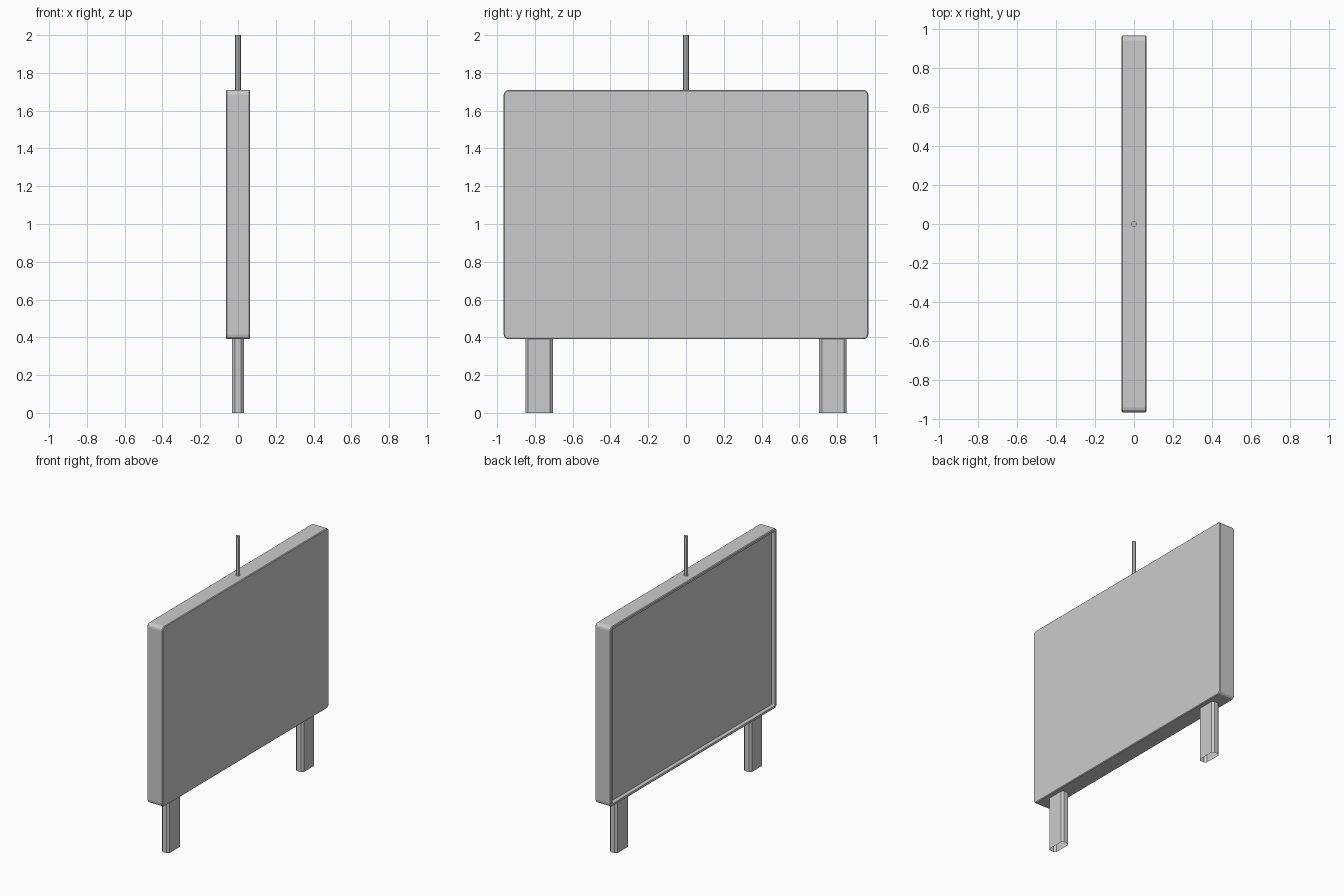
import bpy, bmesh
from math import cos, sin, pi

if "Cube" in bpy.data.objects:
    bpy.data.objects.remove(bpy.data.objects["Cube"])


def rounded_loop(half_y, half_z, radius, segments=3):
    """Outline of a rounded rectangle, counter-clockwise."""
    pts = []
    for i, (sy, sz) in enumerate(((1, 1), (-1, 1), (-1, -1), (1, -1))):
        for k in range(segments + 1):
            a = (i + k / segments) * pi / 2
            pts.append((sy * (half_y - radius) + radius * cos(a),
                        sz * (half_z - radius) + radius * sin(a)))
    return pts


def loft(name, loops, cap_start=True, cap_end=True):
    """Skin between matching loops of 3D points."""
    bm = bmesh.new()
    rings = [[bm.verts.new(p) for p in loop] for loop in loops]
    for a, b in zip(rings, rings[1:]):
        n = len(a)
        for i in range(n):
            j = (i + 1) % n
            bm.faces.new((a[i], a[j], b[j], b[i]))
    if cap_start:
        bm.faces.new(rings[0][::-1])
    if cap_end:
        bm.faces.new(rings[-1])
    mesh = bpy.data.meshes.new(name)
    bm.to_mesh(mesh)
    bm.free()
    obj = bpy.data.objects.new(name, mesh)
    bpy.context.collection.objects.link(obj)
    return obj


PANEL_Z, HALF_Y, HALF_Z, HALF_X = 1.05, 0.965, 0.66, 0.063


def panel_ring(x, inset):
    radius = max(0.026 - inset, 0.006)
    return [(x, y, PANEL_Z + z)
            for y, z in rounded_loop(HALF_Y - inset, HALF_Z - inset, radius)]


# Panel casing: recessed screen on the -x side, flat +x side, small edge bevels
loft("panel", [panel_ring(-HALF_X + 0.03, 0.02),
               panel_ring(-HALF_X, 0.02),
               panel_ring(-HALF_X, 0.005),
               panel_ring(-HALF_X + 0.005, 0.0),
               panel_ring(HALF_X - 0.005, 0.0),
               panel_ring(HALF_X, 0.005)])

# Two chamfered tubular legs, open at the bottom
for side, label in ((-1, "front"), (1, "rear")):
    profile = rounded_loop(0.031, 0.073, 0.014, 1)
    loft(label + "_leg", [[(x, side * 0.778 + y, z) for x, y in profile]
                          for z in (0.0, 0.40)], cap_start=False)

# Thin pole on top
loft("top_pole", [[(0.015 * cos(i * pi / 4), 0.015 * sin(i * pi / 4), z)
                   for i in range(8)] for z in (1.70, 2.0)])
